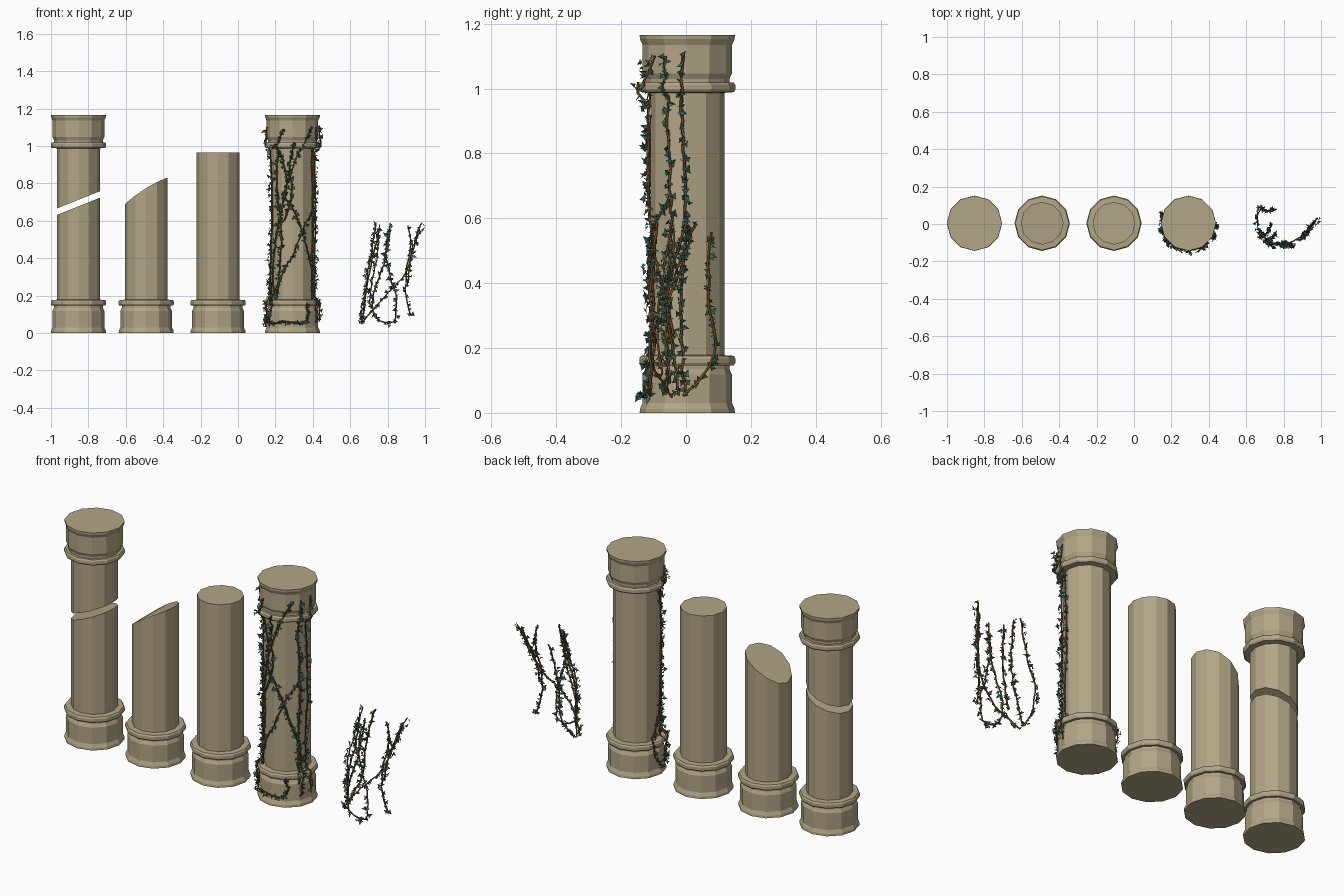
import bpy, bmesh, math, random
from mathutils import Vector

if "Cube" in bpy.data.objects:
    bpy.data.objects.remove(bpy.data.objects["Cube"])

random.seed(4)
SIDES, CY = 12, 0.004


def material(name, rgb):
    m = bpy.data.materials.new(name)
    m.diffuse_color = (*rgb, 1)
    m.use_nodes = True
    m.node_tree.nodes["Principled BSDF"].inputs["Base Color"].default_value = m.diffuse_color
    return m


STONE = material("stone", (0.45, 0.38, 0.24))
STEM = material("stem", (0.20, 0.08, 0.015))
LEAF = material("leaf", (0.05, 0.15, 0.105))

BASE = [(.147, 0), (.146, .012), (.138, .03), (.138, .118), (.130, .135),
        (.130, .146), (.143, .146), (.148, .154), (.148, .168), (.143, .176), (.114, .178)]
CAP = [(r, 1.165 - z) for r, z in reversed(BASE)]


def link(name, bm, mat):
    me = bpy.data.meshes.new(name)
    bm.to_mesh(me)
    bm.free()
    me.materials.append(mat)
    ob = bpy.data.objects.new(name, me)
    bpy.context.collection.objects.link(ob)
    return ob


def turned(name, cx, profile):
    """Twelve-sided turned solid; a profile height may be a function of local x."""
    bm = bmesh.new()
    rings = []
    for r, z in profile:
        ring = []
        for i in range(SIDES):
            a = math.tau * i / SIDES
            x = r * math.cos(a)
            ring.append(bm.verts.new((cx + x, CY + r * math.sin(a), z(x) if callable(z) else z)))
        rings.append(ring)
    for lo, hi in zip(rings, rings[1:]):
        for i in range(SIDES):
            j = (i + 1) % SIDES
            bm.faces.new((lo[i], lo[j], hi[j], hi[i]))
    bm.faces.new(rings[0][::-1])
    bm.faces.new(rings[-1])
    return link(name, bm, STONE)


# Columns: split in two, snapped off, cut flat, and whole
turned("split_column_lower", -.853, BASE + [(.114, lambda x: .677 + .4 * x)])
turned("split_column_upper", -.853, [(.114, lambda x: .712 + .4 * x)] + CAP)
turned("snapped_column", -.491, BASE + [(.114, lambda x: .775 + .62 * x - 1.2 * x * x)])
turned("flat_cut_column", -.107, BASE + [(.114, .965)])
turned("whole_column", .291, BASE + CAP)


def smooth_path(pts, step):
    """Catmull-Rom path through the points."""
    p = [Vector(q) for q in pts]
    p = [2 * p[0] - p[1]] + p + [2 * p[-1] - p[-2]]
    out = []
    for a, b, c, d in zip(p, p[1:], p[2:], p[3:]):
        n = max(2, int((c - b).length / step))
        for k in range(n):
            t = k / n
            out.append(.5 * (2 * b + (c - a) * t + (2 * a - 5 * b + 4 * c - d) * t * t
                             + (3 * b - a - 3 * c + d) * t ** 3))
    return out + [p[-2]]


def add_leaf(bm, pos, out, size):
    """Folded, pointed, three-lobed leaf."""
    along = Vector([random.uniform(-1, 1) for _ in range(3)]) + out * .3
    along.normalize()
    nrm = out + Vector([random.uniform(-.8, .8) for _ in range(3)])
    side = along.cross(nrm).normalized()
    nrm = side.cross(along)
    at = lambda u, v, w: bm.verts.new(pos + size * (u * side + v * along + w * nrm))
    root, tip = at(0, 0, 0), at(0, 1.1, -.1)
    for s in (-1, 1):
        lobe, notch = at(s * .55, .2, .25), at(s * .25, .55, .1)
        bm.faces.new((root, lobe, notch) if s > 0 else (root, notch, lobe))
        bm.faces.new((root, notch, tip) if s > 0 else (root, tip, notch))


def ivy(name, paths, centre):
    """Stems as bevelled curves, with leaves scattered along them."""
    cu = bpy.data.curves.new(name + "_stems", 'CURVE')
    cu.dimensions = '3D'
    cu.bevel_depth, cu.bevel_resolution, cu.use_fill_caps = .0042, 0, True
    cu.materials.append(STEM)
    bm = bmesh.new()
    for pts in paths:
        sp = cu.splines.new('POLY')
        sp.points.add(len(pts) - 1)
        for k, q in enumerate(pts):
            sp.points[k].co = (*q, 1)
        for a, b in zip(pts, pts[1:]):
            for _ in range(max(1, round((b - a).length / .0125))):
                pos = a.lerp(b, random.random())
                out = Vector((pos.x - centre[0], pos.y - centre[1], 0)).normalized()
                pos = pos + out * random.uniform(0, .006)
                pos += Vector([random.uniform(-.007, .007) for _ in range(3)])
                add_leaf(bm, pos, out, random.uniform(.014, .025))
    ob = bpy.data.objects.new(name + "_stems", cu)
    bpy.context.collection.objects.link(ob)
    link(name + "_leaves", bm, LEAF)
    bpy.ops.object.select_all(action='DESELECT')
    ob.select_set(True)
    bpy.context.view_layer.objects.active = ob
    bpy.ops.object.convert(target='MESH')


# Ivy climbing the whole column: (angle from the front, height)
CLIMB = [
    [(-72, 1.1), (-80, .98), (-66, .8), (-64, .6), (-78, .34), (-70, .16), (-72, .05)],
    [(-20, 1.09), (-38, .97), (-44, .82), (-30, .55), (-34, .35), (-45, .18), (-60, .05)],
    [(45, 1.1), (20, .98), (-18, .76), (8, .63), (36, .48), (62, .3), (58, .12)],
    [(-42, 1.0), (-15, .85), (-24, .7), (-48, .5), (-60, .3), (-50, .15)],
    [(86, 1.11), (82, .9), (88, .6), (80, .35), (86, .06)],
    [(62, 1.1), (60, .9), (66, .6), (60, .4), (68, .2), (64, .06)],
    [(62, .66), (30, .56), (4, .43), (-32, .29), (-45, .18)],
    [(-80, .06), (-45, .05), (-12, .06), (22, .05), (36, .1), (30, .16)],
    [(5, 1.02), (-8, .88), (0, .74), (-22, .6)],
    [(-84, .3), (-98, .22), (-112, .17), (-100, .08), (-85, .04)],
]


def on_column(a, z):
    r = .152 if z < .18 or z > .985 else .121
    r = r if not (.02 < z < .14 or z > 1.03) else .144
    a = math.radians(a)
    return Vector((.291 + r * math.sin(a), CY - r * math.cos(a), z))


climbing = []
for path in CLIMB:
    flat = smooth_path([(a / 400, z, 0) for a, z in path], .03)
    climbing.append([on_column(q.x * 400 + random.uniform(-2, 2), q.y) for q in flat])
ivy("column_ivy", climbing, (.291, CY))

# Loose ivy strand beside the columns: x, y, z
LOOSE = [
    [(.76, .075, .56), (.71, .07, .36), (.68, .09, .19), (.66, .03, .09), (.66, -.01, .05)],
    [(.74, .0, .59), (.715, -.04, .45), (.695, -.06, .33), (.68, -.04, .18), (.66, -.02, .05)],
    [(.815, -.09, .59), (.785, -.1, .4), (.72, -.1, .18), (.735, -.11, .08), (.83, -.11, .06),
     (.845, -.11, .18), (.795, -.11, .39), (.80, -.1, .54)],
    [(.66, -.04, .05), (.72, -.09, .12), (.785, -.11, .2), (.89, -.07, .31), (.94, -.01, .45),
     (.955, .01, .53), (.98, .03, .585)],
    [(.91, -.04, .575), (.925, -.04, .48), (.90, -.06, .33), (.895, -.06, .2), (.925, -.05, .09)],
    [(.755, -.05, .58), (.745, -.07, .42), (.715, -.09, .26), (.70, -.08, .15)],
    [(.965, .01, .57), (.94, -.02, .46), (.915, -.05, .35), (.905, -.06, .26)],
]
loose = [[q + Vector([random.uniform(-.004, .004) for _ in range(3)])
          for q in smooth_path(p, .03)] for p in LOOSE]
ivy("loose_ivy", loose, (.82, .03))
